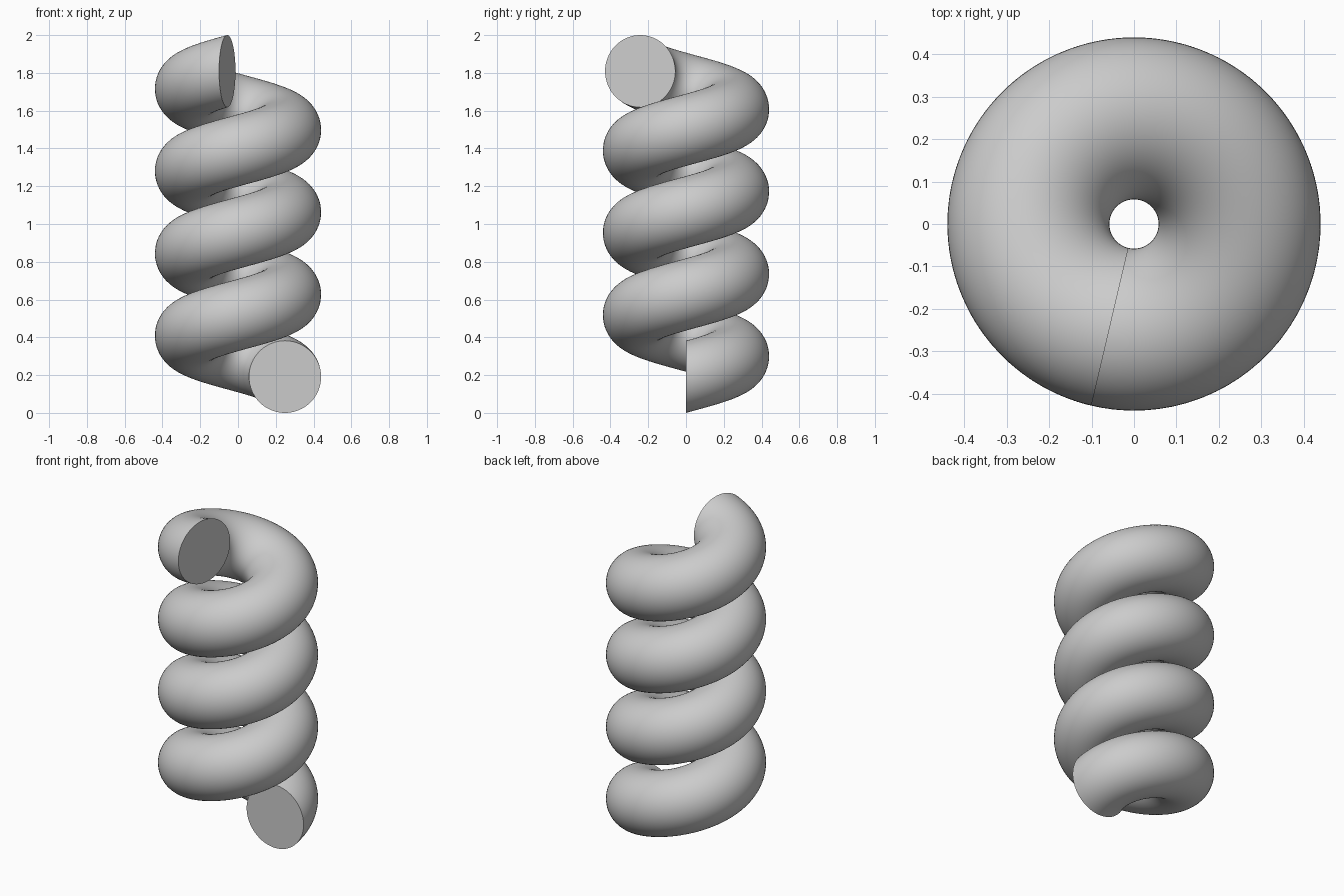
import bpy
import bmesh
from math import radians, pi
from mathutils import Matrix

cube = bpy.data.objects.get("Cube")
if cube:
    bpy.data.objects.remove(cube, do_unlink=True)

COIL_RADIUS = 0.249   # axis to centre of the tube
TUBE_RADIUS = 0.191
SWEEP = radians(3 * 360 + 256.8)
RISE = 2 - 2 * TUBE_RADIUS
STEPS = 300

# Plain grey material
grey = bpy.data.materials.new("plain_grey")
grey.use_nodes = True
color = (0.6, 0.6, 0.6, 1)
grey.diffuse_color = color
grey.node_tree.nodes["Principled BSDF"].inputs["Base Color"].default_value = color

# Upright round profile, swept up and around the axis
bm = bmesh.new()
place = Matrix.Translation((COIL_RADIUS, 0, TUBE_RADIUS)) @ Matrix.Rotation(pi / 2, 4, 'X')
bmesh.ops.create_circle(bm, segments=64, radius=TUBE_RADIUS, matrix=place)
start_edges = bm.edges[:]
swept = bmesh.ops.spin(bm, geom=bm.verts[:] + start_edges, cent=(0, 0, 0),
                       axis=(0, 0, 1), dvec=(0, 0, RISE / STEPS),
                       angle=SWEEP, steps=STEPS)

# Flat caps on both ends
end_edges = [e for e in swept["geom_last"] if isinstance(e, bmesh.types.BMEdge)]
for rim in (start_edges, end_edges):
    bmesh.ops.contextual_create(bm, geom=rim)
bmesh.ops.recalc_face_normals(bm, faces=bm.faces[:])

mesh = bpy.data.meshes.new("spring_coil")
bm.to_mesh(mesh)
bm.free()
mesh.materials.append(grey)
coil = bpy.data.objects.new("spring_coil", mesh)
bpy.context.collection.objects.link(coil)

# Smooth tube with crisp cap rims
bpy.context.view_layer.objects.active = coil
coil.select_set(True)
bpy.ops.object.shade_smooth_by_angle(angle=radians(40))
